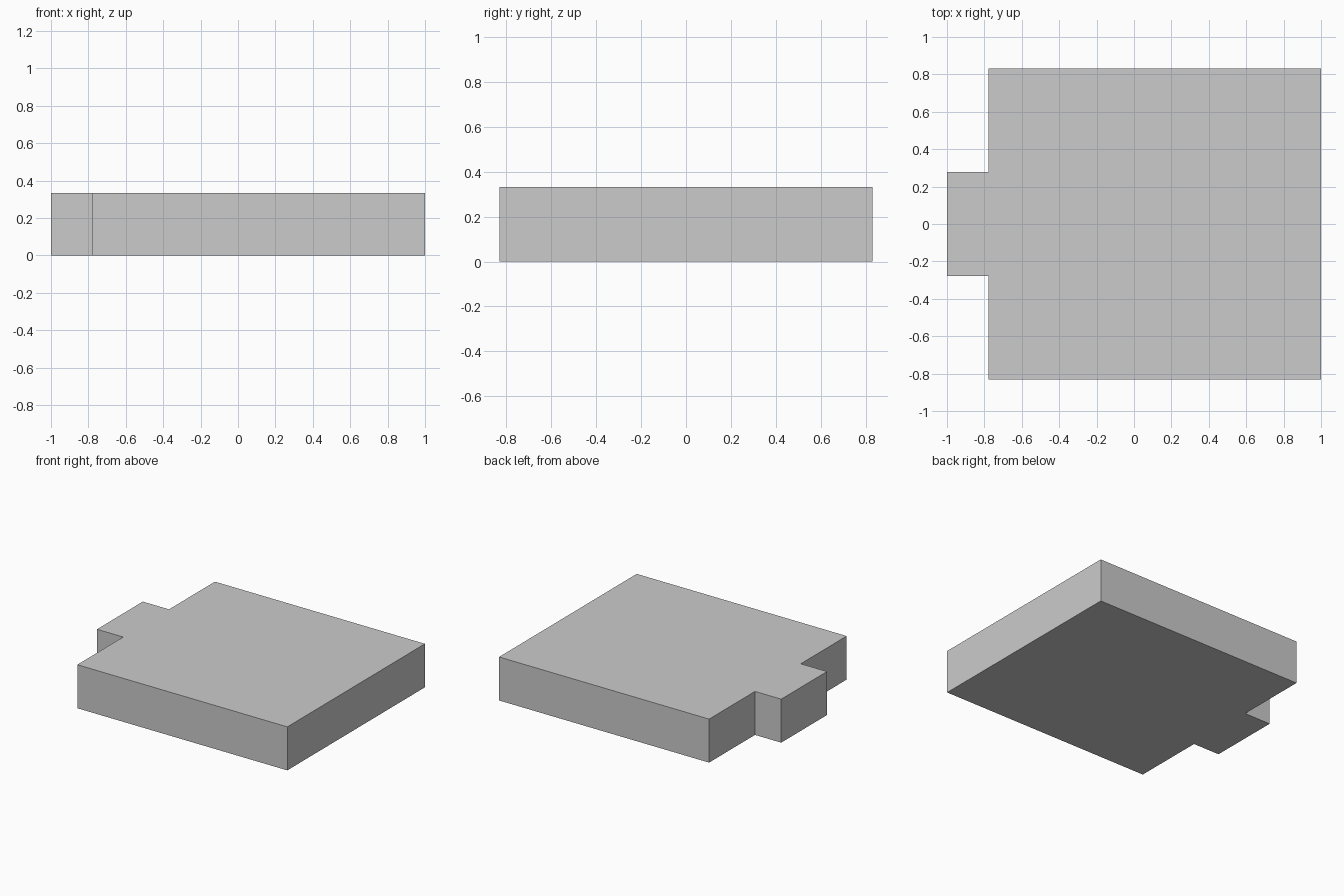
import bpy
import bmesh

if "Cube" in bpy.data.objects:
    bpy.data.objects.remove(bpy.data.objects["Cube"])

HEIGHT = 0.333
STEP_X = -0.778   # where the tab meets the slab
HALF_Y = 0.832    # half depth of the slab
TAB_Y = 0.277     # half depth of the tab

# Outline of slab and tab: one half, mirrored across y
half = [(1, -HALF_Y), (1, HALF_Y)]
half = [(-1, -TAB_Y), (STEP_X, -TAB_Y), (STEP_X, -HALF_Y), (1, -HALF_Y)]
outline = half + [(x, -y) for x, y in reversed(half)]

# Extrude the outline upward into a solid
bm = bmesh.new()
base = bm.faces.new([bm.verts.new((x, y, 0)) for x, y in outline])
result = bmesh.ops.extrude_face_region(bm, geom=[base], use_keep_orig=True)
top = [v for v in result["geom"] if isinstance(v, bmesh.types.BMVert)]
bmesh.ops.translate(bm, verts=top, vec=(0, 0, HEIGHT))
bmesh.ops.recalc_face_normals(bm, faces=bm.faces)

mesh = bpy.data.meshes.new("tabbed_slab")
bm.to_mesh(mesh)
bm.free()
slab = bpy.data.objects.new("tabbed_slab", mesh)
bpy.context.collection.objects.link(slab)
